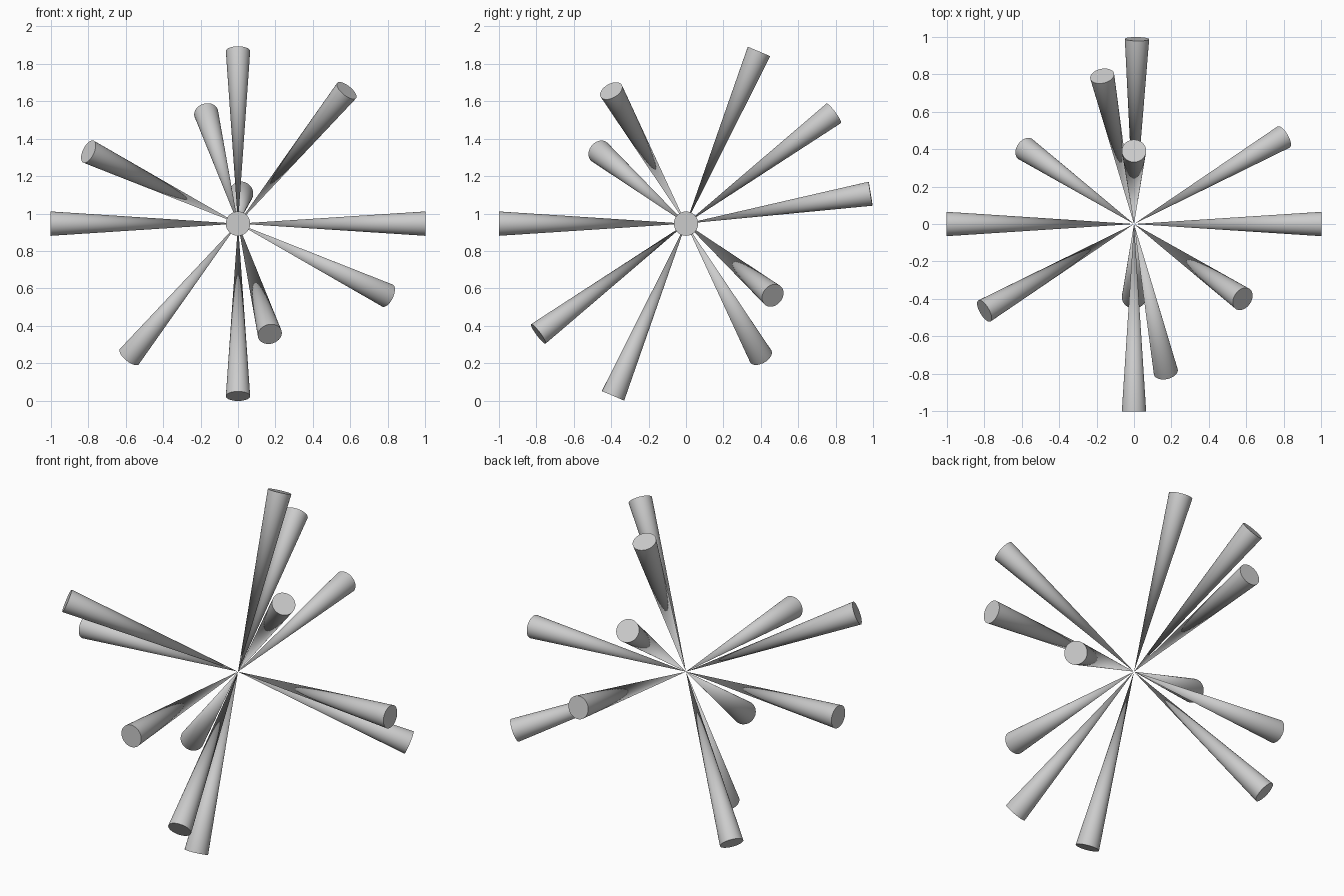
import bpy
from mathutils import Vector

if "Cube" in bpy.data.objects:
    bpy.data.objects.remove(bpy.data.objects["Cube"])

LENGTH, RADIUS = 1.0, 0.065
CENTRE = Vector((0, 0, 0.946))


def spike(name, direction):
    """Cone with its tip at the centre and its flat cap pointing outward."""
    d = Vector(direction).normalized()
    bpy.ops.mesh.primitive_cone_add(
        vertices=48, radius1=0, radius2=RADIUS, depth=LENGTH,
        location=CENTRE + d * LENGTH / 2,
        rotation=Vector((0, 0, 1)).rotation_difference(d).to_euler())
    ob = bpy.context.object
    ob.name = name
    bpy.ops.object.shade_smooth_by_angle()


# Opposed pairs of spikes through the centre
axes = {
    "side_spike": (1, 0, 0),
    "upright_spike": (0, 0.39, 0.92),
    "right_diagonal_spike": (0.58, -0.40, 0.71),
    "left_diagonal_spike": (-0.80, -0.465, 0.385),
    "back_diagonal_spike": (-0.17, 0.79, 0.59),
}
for name, d in axes.items():
    spike(name + "_a", d)
    spike(name + "_b", -Vector(d))

# Front and back spikes, not quite opposite
spike("front_spike", (0, -1, 0))
spike("back_spike", (0.016, 0.987, 0.16))
